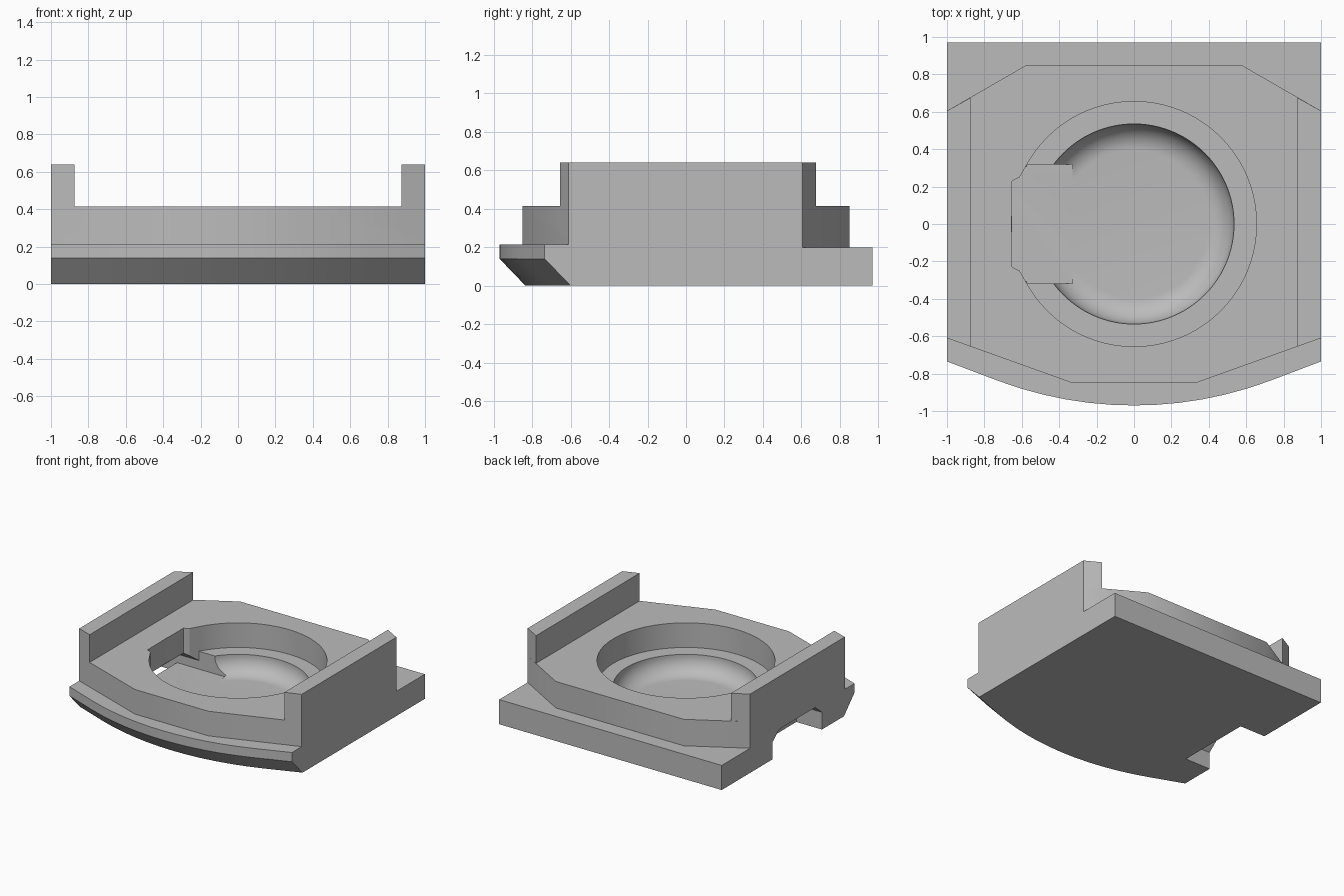
import bpy, bmesh, math

old = bpy.data.objects.get("Cube")
if old:
    bpy.data.objects.remove(old, do_unlink=True)

grey = bpy.data.materials.new("plain grey")
grey.use_nodes = True
colour = (0.5, 0.5, 0.5, 1)
grey.diffuse_color = colour
grey.node_tree.nodes["Principled BSDF"].inputs["Base Color"].default_value = colour


def make_object(name, bm):
    bmesh.ops.recalc_face_normals(bm, faces=bm.faces)
    mesh = bpy.data.meshes.new(name)
    bm.to_mesh(mesh)
    bm.free()
    mesh.materials.append(grey)
    ob = bpy.data.objects.new(name, mesh)
    bpy.context.collection.objects.link(ob)
    return ob


def loft(name, rings):
    """Closed solid through matching rings of points."""
    bm = bmesh.new()
    loops = [[bm.verts.new(p) for p in ring] for ring in rings]
    n = len(loops[0])
    for a, b in zip(loops, loops[1:]):
        for i in range(n):
            j = (i + 1) % n
            bm.faces.new((a[i], a[j], b[j], b[i]))
    bm.faces.new(loops[0])
    bm.faces.new(loops[-1])
    return make_object(name, bm)


def prism_z(name, pts, lo, hi):
    return loft(name, [[(x, y, z) for x, y in pts] for z in (lo, hi)])


def prism_x(name, pts, lo, hi):
    return loft(name, [[(x, y, z) for y, z in pts] for x in (lo, hi)])


def mirrored(half):
    """Mirror an outline across its first coordinate."""
    return half + [(-a, b) for a, b in reversed(half)]


def combine(target, other, operation):
    other.hide_render = True
    mod = target.modifiers.new(operation, 'BOOLEAN')
    mod.operation = operation
    mod.solver = 'EXACT'
    mod.object = other
    bpy.context.view_layer.objects.active = target
    bpy.ops.object.modifier_apply(modifier=mod.name)
    bpy.data.objects.remove(other, do_unlink=True)


# Front base with a bowed lip and undercut slope
radius, bow = 2.07, math.radians(20.3)
steps = 12
arc = [(radius * math.sin(bow * (1 - 2 * i / steps)),
        -0.97 + radius * (1 - math.cos(bow * (1 - 2 * i / steps))))
       for i in range(steps + 1)]
front = [(1, 0), (1, -0.735)] + arc + [(-1, -0.735), (-1, 0)]
undercut = [(x, y + 0.135 if y < 0 else y, 0) for x, y in front]
body = loft("mount_body", [undercut] + [[(x, y, z) for x, y in front] for z in (0.14, 0.215)])

# Back slab, raised plateau and the two side rails
slab = mirrored([(1, -0.2), (1, 0.97)])
plateau = mirrored([(0.33, -0.85), (1, -0.61), (1, 0.605), (0.575, 0.85)])
combine(body, prism_z("back_slab", slab, 0, 0.2), 'UNION')
combine(body, prism_z("plateau", plateau, 0.16, 0.415), 'UNION')
rail = [(0.875, -0.655), (1, -0.61), (1, 0.605), (0.875, 0.675)]
for side in (1, -1):
    combine(body, prism_z("side_rail", [(side * x, y) for x, y in rail], 0.3, 0.64), 'UNION')

# Round recess: counterbore, ledge and dish with a rounded rim
floor, ledge, fillet = 0.07, 0.215, 0.14
profile = [(0, floor)]
for i in range(11):
    a = math.pi / 2 * i / 10
    profile.append((0.535 - fillet + fillet * math.sin(a), floor + fillet * (1 - math.cos(a))))
profile += [(0.535, ledge), (0.655, ledge), (0.655, 0.8), (0, 0.8)]
bm = bmesh.new()
verts = [bm.verts.new((r, 0, z)) for r, z in profile]
edges = [bm.edges.new(pair) for pair in zip(verts, verts[1:])]
bmesh.ops.spin(bm, geom=verts + edges, cent=(0, 0, 0), axis=(0, 0, 1),
               angle=2 * math.pi, steps=96, use_duplicate=False)
bmesh.ops.remove_doubles(bm, verts=bm.verts, dist=0.0001)
combine(body, make_object("recess_cutter", bm), 'DIFFERENCE')


# Cable passage through the right side, open underneath at its mouth
def passage(bottom):
    return mirrored([(0.317, bottom), (0.317, 0.14), (0.23, 0.212)])


pocket = [(-0.5, 0.317), (-0.573, 0.317), (-0.612, 0.25), (-0.652, 0.23)]
pocket += [(x, -y) for x, y in reversed(pocket)]
inner = mirrored([(0.317, floor), (0.317, 0.3)])
for cutter in (prism_x("mouth_cutter", passage(-0.2), -1.2, -0.77),
               prism_x("passage_cutter", passage(floor), -0.9, -0.5),
               prism_x("ledge_cutter", inner, -0.573, -0.33),
               prism_z("pocket_cutter", pocket, 0.15, 0.8)):
    combine(body, cutter, 'DIFFERENCE')

# Tidy flat faces, keep one material and shade the curves smoothly
bm = bmesh.new()
bm.from_mesh(body.data)
bmesh.ops.remove_doubles(bm, verts=bm.verts, dist=0.0002)
bmesh.ops.dissolve_limit(bm, angle_limit=0.002, verts=bm.verts, edges=bm.edges)
bm.to_mesh(body.data)
bm.free()
body.data.materials.clear()
body.data.materials.append(grey)
for poly in body.data.polygons:
    poly.material_index = 0
bpy.ops.object.select_all(action='DESELECT')
body.select_set(True)
bpy.context.view_layer.objects.active = body
bpy.ops.object.shade_smooth_by_angle(angle=math.radians(30))
